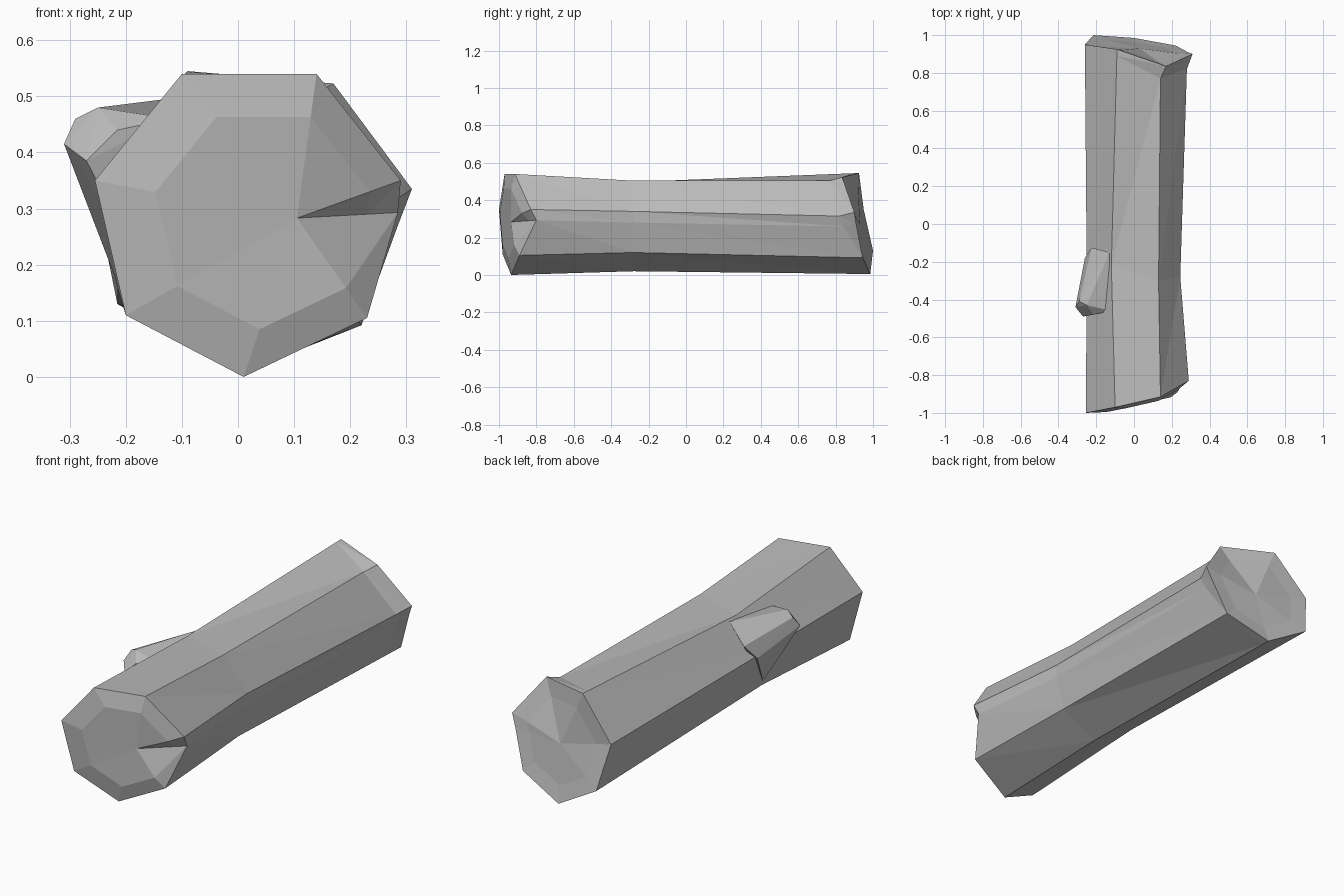
import bpy
import bmesh
from mathutils import Vector

default_cube = bpy.data.objects.get("Cube")
if default_cube:
    bpy.data.objects.remove(default_cube, do_unlink=True)


def make_material(name, color):
    material = bpy.data.materials.new(name)
    material.use_nodes = True
    material.diffuse_color = color
    for node in material.node_tree.nodes:
        if node.type == 'BSDF_PRINCIPLED':
            node.inputs["Base Color"].default_value = color
    return material


grey = make_material("plain_grey", (0.5, 0.5, 0.5, 1))


def finish_object(name, mesh_builder):
    """Turn a bmesh into a flat shaded object."""
    bmesh.ops.recalc_face_normals(mesh_builder, faces=mesh_builder.faces[:])
    mesh = bpy.data.meshes.new(name)
    mesh_builder.to_mesh(mesh)
    mesh_builder.free()
    mesh.materials.append(grey)
    part = bpy.data.objects.new(name, mesh)
    bpy.context.collection.objects.link(part)
    return part


def add_ring(mesh_builder, points):
    return [mesh_builder.verts.new(point) for point in points]


def bridge_rings(mesh_builder, first, second):
    """Join two rings, splitting each bent quad into triangles."""
    count = len(first)
    for index in range(count):
        following = (index + 1) % count
        a, b = first[index], first[following]
        c, d = second[following], second[index]
        mesh_builder.faces.new((a, b, c))
        mesh_builder.faces.new((a, c, d))


def add_cap(mesh_builder, rim, centre, bulge, crack=None):
    """Close an end with a bevelled inner ring and a fan to the centre."""
    centre = Vector(centre)
    inner_points = []
    for index, vertex in enumerate(rim):
        point = vertex.co.lerp(centre, 0.3)
        if index != crack:
            point.y += bulge
        inner_points.append(point)
    inner = add_ring(mesh_builder, inner_points)
    bridge_rings(mesh_builder, rim, inner)
    hub = mesh_builder.verts.new(centre)
    for index, vertex in enumerate(inner):
        following = inner[(index + 1) % len(inner)]
        mesh_builder.faces.new((vertex, following, hub))


# Log sections, clockwise from the upper left corner
TOP_RIGHT, RIGHT, CRACK = 1, 2, 3
front = [(-.10, -.97, .54), (.14, -.915, .54), (.29, -.83, .35),
         (.285, -.8, .293), (.23, -.89, .105), (.01, -.935, 0),
         (-.2, -.98, .11), (-.255, -1, .35)]
middle = [(-.12, -.22, .5), (.13, -.3, .505), (.245, -.28, .34),
          (.24, -.28, .28), (.2, -.28, .12), (.01, -.28, .02),
          (-.215, -.28, .16), (-.25, -.28, .345)]
back = [(-.09, .925, .545), (.17, .835, .523), (.31, .9, .335),
        (.285, .91, .27), (.22, .945, .092), (0, .985, .005),
        (-.215, 1, .13), (-.26, .95, .35)]

# Shoulder just before the flared back rim
shoulder = [Vector(m).lerp(Vector(b), 0.97) for m, b in zip(middle, back)]
shoulder[TOP_RIGHT] = Vector((.14, .77, .505))
shoulder[RIGHT] = Vector((.28, .82, .315))
shoulder[CRACK] = shoulder[RIGHT].lerp(shoulder[CRACK + 1], 0.25)

# Log body with a split in the front end
body = bmesh.new()
rings = [add_ring(body, points) for points in (front, middle, shoulder, back)]
for ring, following_ring in zip(rings, rings[1:]):
    bridge_rings(body, ring, following_ring)
add_cap(body, rings[0], (.105, -.935, .283), bulge=-0.015, crack=CRACK)
add_cap(body, rings[-1], (.03, .93, .27), bulge=-0.005)
finish_object("log_body", body)

# Broken branch stub: a five sided tip tapering back into the log
stub_tip = [(-.29, -.41, .46), (-.25, -.43, .48), (-.215, -.48, .44),
            (-.27, -.49, .385), (-.31, -.44, .415)]
stub_base = [(-.225, -.125, .41), (-.13, -.15, .495), (-.26, -.18, .34),
             (-.22, -.28, .18), (-.12, -.46, .46), (-.2, -.45, .25)]
stub = bmesh.new()
add_ring(stub, stub_tip + stub_base)
bmesh.ops.convex_hull(stub, input=stub.verts[:])
finish_object("branch_stub", stub)
